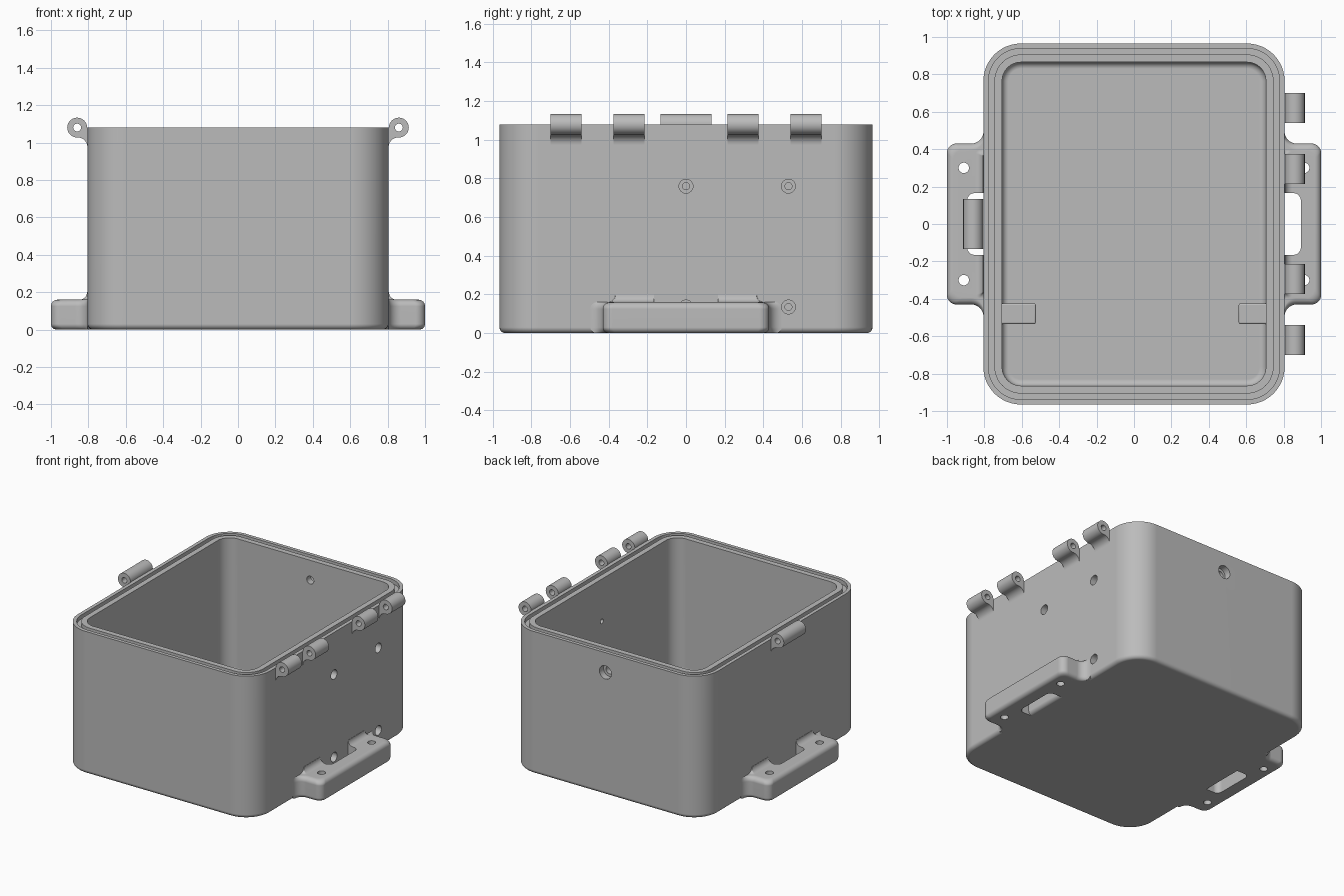
import bpy
import bmesh
from math import sin, cos, pi, radians
from mathutils import Matrix, Vector

cube = bpy.data.objects.get("Cube")
if cube:
    bpy.data.objects.remove(cube, do_unlink=True)

grey = bpy.data.materials.new("plain_grey")
grey.use_nodes = True
GREY = (0.5, 0.5, 0.5, 1)
grey.diffuse_color = GREY
grey.node_tree.nodes["Principled BSDF"].inputs["Base Color"].default_value = GREY

HX, HY, R, TOP = 0.805, 0.965, 0.2, 1.08
FLOOR, WALL = 0.07, 0.1


def arc(cx, cy, r, a0, a1, n=10):
    """Points on an arc, angles in degrees."""
    return [(cx + r * cos(radians(a0 + (a1 - a0) * i / n)),
             cy + r * sin(radians(a0 + (a1 - a0) * i / n))) for i in range(n + 1)]


def rounded_rect(hx, hy, r, cx=0.0, n=12):
    pts = []
    for k, (sx, sy) in enumerate([(1, 1), (-1, 1), (-1, -1), (1, -1)]):
        pts += arc(cx + sx * (hx - r), sy * (hy - r), r, 90 * k, 90 * k + 90, n)
    return pts


def loft(name, rings):
    """Skin a stack of matching rings of 3D points and cap both ends."""
    bm = bmesh.new()
    rows = [[bm.verts.new(p) for p in ring] for ring in rings]
    for a, b in zip(rows, rows[1:]):
        for i in range(len(a)):
            j = (i + 1) % len(a)
            bm.faces.new((a[i], a[j], b[j], b[i]))
    bm.faces.new(rows[0])
    bm.faces.new(rows[-1])
    bmesh.ops.recalc_face_normals(bm, faces=bm.faces)
    mesh = bpy.data.meshes.new(name)
    bm.to_mesh(mesh)
    bm.free()
    mesh.materials.append(grey)
    obj = bpy.data.objects.new(name, mesh)
    bpy.context.collection.objects.link(obj)
    return obj


def prism(name, pts, z0, z1):
    return loft(name, [[(x, y, z) for x, y in pts] for z in (z0, z1)])


def rod(start, end, r, n=32):
    """Cylinder cutter between two points."""
    start, end = Vector(start), Vector(end)
    turn = (end - start).to_track_quat('Z', 'Y').to_matrix()
    circle = [Vector((r * cos(2 * pi * i / n), r * sin(2 * pi * i / n), 0)) for i in range(n)]
    return loft("cutter", [[turn @ p + c for p in circle] for c in (start, end)])


def select(obj):
    bpy.ops.object.select_all(action='DESELECT')
    obj.select_set(True)
    bpy.context.view_layer.objects.active = obj


def cut(obj, cutters):
    for cutter in cutters:
        select(obj)
        mod = obj.modifiers.new("cut", 'BOOLEAN')
        mod.operation, mod.solver, mod.object = 'DIFFERENCE', 'EXACT', cutter
        bpy.ops.object.modifier_apply(modifier=mod.name)
        bpy.data.objects.remove(cutter, do_unlink=True)


def finish(obj):
    select(obj)
    bpy.ops.object.shade_smooth_by_angle(angle=radians(32))
    mod = obj.modifiers.new("even_normals", 'WEIGHTED_NORMAL')
    mod.keep_sharp = True


# Box shell: (inset, height) path from the base, over the rim groove, to the floor
path = [(0.03 * (1 - sin(a)), 0.03 * (1 - cos(a))) for a in [pi / 2 * i / 5 for i in range(6)]]
path += [(0, TOP), (0.027, TOP), (0.027, TOP - 0.03), (0.059, TOP - 0.03),
         (0.059, TOP), (WALL, TOP)]
path += [(WALL + 0.035 * (1 - cos(a)), FLOOR + 0.035 * (1 - sin(a)))
         for a in [pi / 2 * i / 5 for i in range(6)]]
box = loft("box_shell", [[(x, y, z) for x, y in rounded_rect(HX - d, HY - d, R - d)]
                         for d, z in path])

# Counterbored holes in the hinge wall and the back wall
holes = []
for y, z in [(0, 0.76), (0.53, 0.76), (0, 0.135), (0.53, 0.135)]:
    holes += [rod((0.6, y, z), (0.9, y, z), 0.018),
              rod((HX - 0.05, y, z), (0.9, y, z), 0.036)]
holes += [rod((0, 0.8, 0.93), (0, 1.1, 0.93), 0.03),
          rod((0, HY - 0.05, 0.93), (0, 1.1, 0.93), 0.05)]
cut(box, holes)
finish(box)


# Mounting flanges with a strap slot and two screw holes
def flange_plan(x_out, half):
    f = min(0.065, (x_out - HX) * 0.45)
    r = min(0.05, f)
    lower = [(0.76, -half - f)] + arc(HX + f, -half - f, f, 180, 90, 8)
    lower += arc(x_out - r, -half + r, r, -90, 0, 8)
    return lower + [(x, -y) for x, y in reversed(lower)]


steps = [pi / 2 * i / 6 for i in range(7)]
layers = [(0.03 * (1 - cos(a)), 1 - 0.03 * (1 - sin(a)), 0.43 - 0.03 * (1 - sin(a)))
          for a in steps]
layers += [(0.125 + 0.035 * sin(a), 1 - 0.035 * (1 - cos(a)), 0.43 - 0.035 * (1 - cos(a)))
           for a in steps]
layers += [(0.2 - 0.04 * cos(a), 0.847 - 0.04 * sin(a), 0.395 - 0.03 * sin(a))
           for a in steps]

for side, label in ((1, "left"), (-1, "right")):
    flange = loft(label + "_flange", [[(side * x, y, z) for x, y in flange_plan(xo, half)]
                                      for z, xo, half in layers])
    slot = prism("cutter", rounded_rect(0.071, 0.165, 0.04, side * 0.821), -0.1, 0.3)
    screws = [rod((side * 0.91, y, -0.1), (side * 0.91, y, 0.3), 0.028) for y in (-0.3, 0.3)]
    cut(flange, [slot] + screws)
    finish(flange)


# Hinge and latch knuckles: a barrel blended into the wall below it
def knuckle(name, side, y0, y1):
    profile = [(HX - 0.02, TOP - 0.005), (HX - 0.02, 0.975)]
    profile += arc(0.857, 0.975, 0.052, 180, 90)
    profile += arc(0.86, TOP, 0.053, -90, 180, 30)[1:]
    obj = loft(name, [[(side * x, y, z) for x, z in profile] for y in (y0, y1)])
    cut(obj, [rod((side * 0.86, y0 - 0.1, TOP), (side * 0.86, y1 + 0.1, TOP), 0.021)])
    finish(obj)


for i, y in enumerate((-0.62, -0.295, 0.295, 0.62)):
    knuckle("hinge_knuckle_%d" % (i + 1), 1, y - 0.08, y + 0.08)
knuckle("latch_knuckle", -1, -0.133, 0.133)

# Low support blocks on the floor against the side walls
for name, x0, x1 in (("right_support_block", -0.72, -0.525), ("left_support_block", 0.56, 0.72)):
    block = prism(name, [(x0, -0.535), (x1, -0.535), (x1, -0.425), (x0, -0.425)],
                  FLOOR - 0.02, 0.125)
    bevel = block.modifiers.new("soft_edges", 'BEVEL')
    bevel.width, bevel.segments = 0.008, 2
    finish(block)
